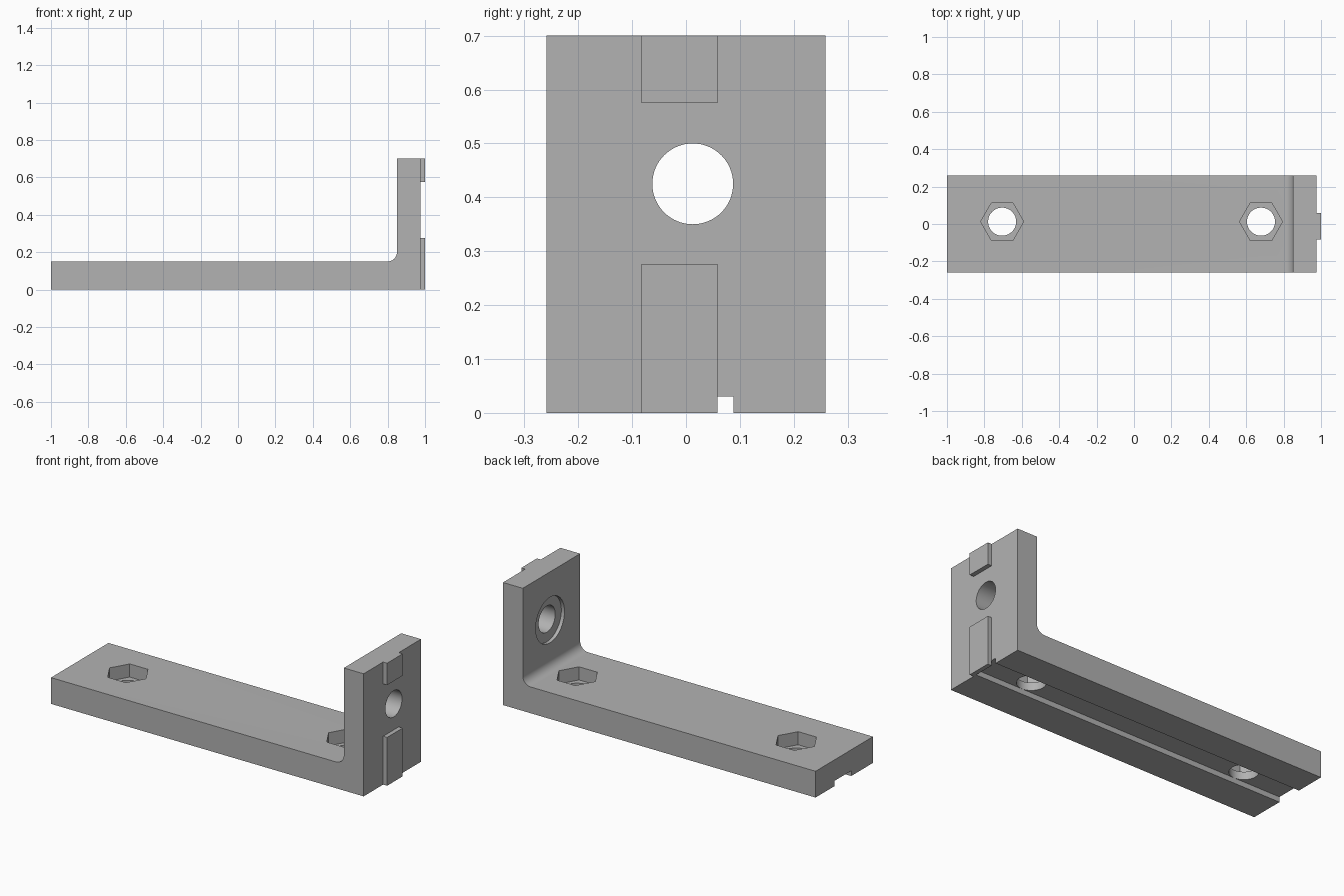
import bpy
import bmesh
from math import cos, sin, pi, radians
from mathutils import Matrix, Vector

cube = bpy.data.objects.get("Cube")
if cube:
    bpy.data.objects.remove(cube, do_unlink=True)

grey = bpy.data.materials.new("plain_grey")
grey.use_nodes = True
grey.diffuse_color = (0.448, 0.448, 0.448, 1)
grey.node_tree.nodes["Principled BSDF"].inputs["Base Color"].default_value = grey.diffuse_color

HALF_W, HEIGHT, BASE_T = 0.259, 0.70, 0.15
INNER_X, OUTER_X = 0.85, 0.975
FILLET = 0.05
AXIS_Y = 0.0125      # shared centre line of holes and groove
HOLE_R = 0.075


def finish(bm, name):
    bmesh.ops.recalc_face_normals(bm, faces=bm.faces)
    mesh = bpy.data.meshes.new(name)
    bm.to_mesh(mesh)
    bm.free()
    mesh.materials.append(grey)
    obj = bpy.data.objects.new(name, mesh)
    bpy.context.collection.objects.link(obj)
    return obj


def box(name, low, high):
    low, high = Vector(low), Vector(high)
    bm = bmesh.new()
    bmesh.ops.create_cube(bm, size=1, matrix=Matrix.Translation((low + high) / 2)
                          @ Matrix.Diagonal((high - low).to_4d()))
    return finish(bm, name)


def prism(name, centre, radius, depth, sides=64, along_x=False):
    turn = Matrix.Rotation(pi / 2, 4, 'Y') if along_x else Matrix.Identity(4)
    bm = bmesh.new()
    bmesh.ops.create_cone(bm, cap_ends=True, segments=sides, radius1=radius,
                          radius2=radius, depth=depth,
                          matrix=Matrix.Translation(centre) @ turn)
    # Hexagons need a corner pointing along x
    if sides == 6:
        for v in bm.verts:
            z = v.co.z
            v.co.z = centre[2]
        bm.free()
        bm = bmesh.new()
        ring = [bm.verts.new((centre[0] + radius * cos(i * pi / 3),
                              centre[1] + radius * sin(i * pi / 3),
                              centre[2] - depth / 2)) for i in range(6)]
        extrude(bm, ring, (0, 0, depth))
    return finish(bm, name)


def extrude(bm, ring, offset):
    face = bm.faces.new(ring)
    top = bmesh.ops.extrude_face_region(bm, geom=[face], use_keep_orig=True)["geom"]
    bmesh.ops.translate(bm, vec=offset,
                        verts=[g for g in top if isinstance(g, bmesh.types.BMVert)])


# L-shaped body with a rounded inner corner
profile = [(-1, 0), (OUTER_X, 0), (OUTER_X, HEIGHT), (INNER_X, HEIGHT)]
for i in range(11):
    a = i / 10 * pi / 2
    profile.append((INNER_X - FILLET + FILLET * cos(a), BASE_T + FILLET - FILLET * sin(a)))
profile.append((-1, BASE_T))
bm = bmesh.new()
extrude(bm, [bm.verts.new((x, -HALF_W, z)) for x, z in profile], (0, 2 * HALF_W, 0))
body = finish(bm, "bracket_body")

# Groove along the underside
cutters = [box("groove_cutter", (-1.1, AXIS_Y - 0.0755, -0.1), (1.1, AXIS_Y + 0.0755, 0.03))]

# Bolt holes with hexagonal nut pockets in the base
for x in (-0.705, 0.679):
    cutters.append(prism("bolt_hole_cutter", (x, AXIS_Y, 0.1), HOLE_R, 0.4))
    cutters.append(prism("nut_pocket_cutter", (x, AXIS_Y, 0.175), 0.115, 0.2, sides=6))

# Counterbored hole through the upright
cutters.append(prism("upright_hole_cutter", (0.9, AXIS_Y, 0.425), HOLE_R, 0.4, along_x=True))
cutters.append(prism("counterbore_cutter", (INNER_X - 0.03, AXIS_Y, 0.425), 0.13, 0.1, along_x=True))

bpy.context.view_layer.objects.active = body
for cutter in cutters:
    mod = body.modifiers.new("cut", 'BOOLEAN')
    mod.operation = 'DIFFERENCE'
    mod.solver = 'EXACT'
    mod.object = cutter
    bpy.ops.object.modifier_apply(modifier=mod.name)
    bpy.data.objects.remove(cutter, do_unlink=True)

# Raised locating tongues on the outer face
for name, low, high in (("lower_tongue", 0, 0.276), ("upper_tongue", 0.575, HEIGHT)):
    box(name, (OUTER_X, -0.083, low), (1, 0.058, high))

# Smooth the fillet and bores, keep the edges sharp
bpy.ops.object.select_all(action='DESELECT')
body.select_set(True)
bpy.ops.object.shade_smooth_by_angle(angle=radians(30))
